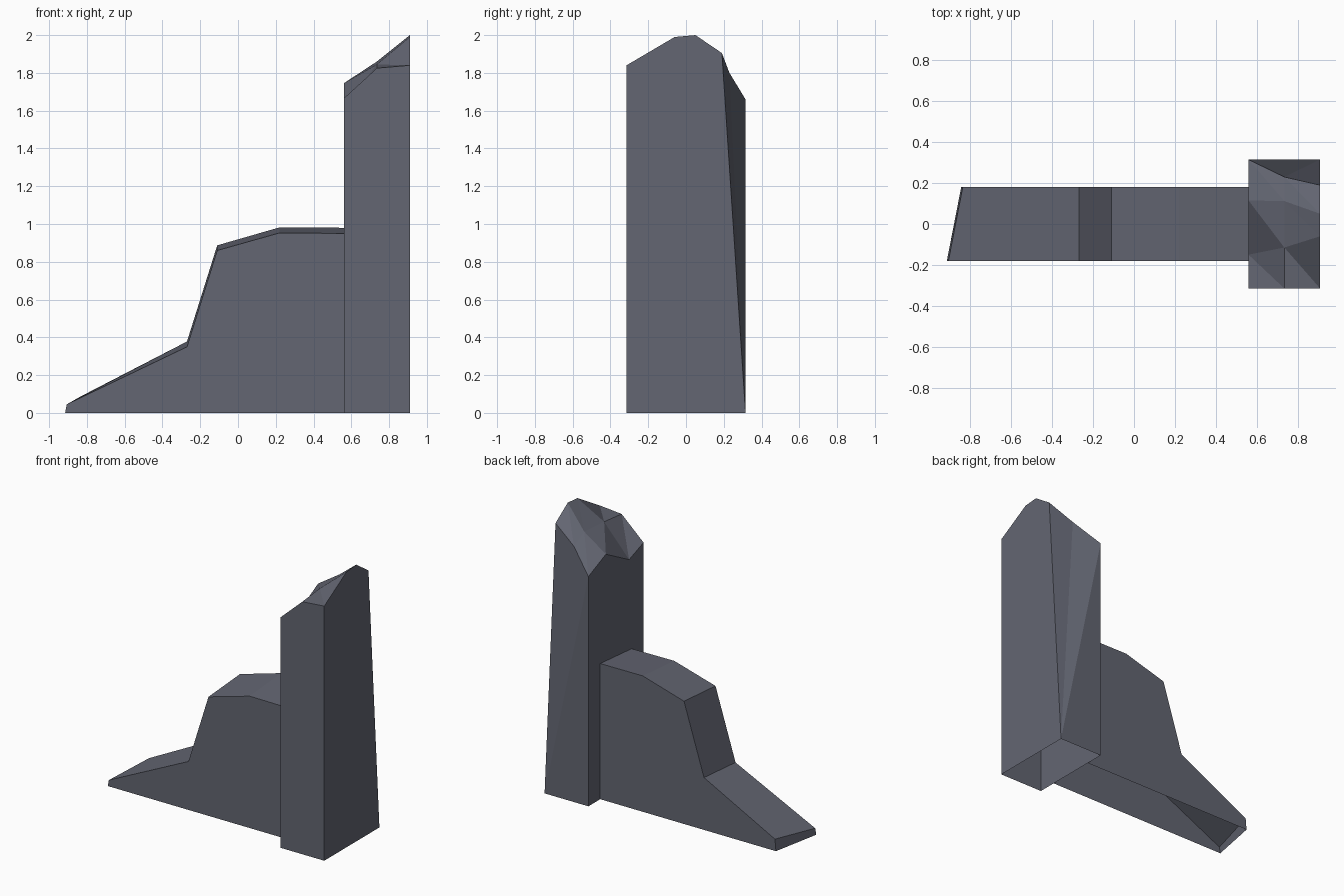
import bpy

if "Cube" in bpy.data.objects:
    bpy.data.objects.remove(bpy.data.objects["Cube"])

stone = bpy.data.materials.new("slate_stone")
stone.diffuse_color = (0.125, 0.132, 0.168, 1)
stone.use_nodes = True
stone.node_tree.nodes["Principled BSDF"].inputs["Base Color"].default_value = stone.diffuse_color


def make(name, verts, faces):
    mesh = bpy.data.meshes.new(name)
    mesh.from_pydata(verts, [], faces)
    mesh.materials.append(stone)
    mesh.validate()
    mesh.update()
    obj = bpy.data.objects.new(name, mesh)
    bpy.context.collection.objects.link(obj)
    return obj


# Broken low wall: hollow shell, open below, top slopes up to the back
front = [(-0.915, 0), (-0.907, 0.045), (-0.27, 0.35), (-0.11, 0.86),
         (0.22, 0.953), (0.56, 0.95), (0.56, 0)]
back = [(-0.845, 0), (-0.837, 0.085), (-0.27, 0.378), (-0.11, 0.887),
        (0.22, 0.982), (0.56, 0.98), (0.56, 0)]
n = len(front)
verts = [(x, -0.18, z) for x, z in front] + [(x, 0.18, z) for x, z in back]
faces = [list(range(n))[::-1], list(range(n, 2 * n))]
faces += [(i, i + 1, n + i + 1, n + i) for i in range(n - 2)]
make("broken_wall", verts, faces)

# Broken pillar: hollow shell with a jagged top, grid of (y, z) per x row
rows = [(0.56, [(-0.315, 1.665), (-0.15, 1.605), (0.115, 1.745), (0.315, 1.66)]),
        (0.735, [(-0.315, 1.825), (-0.115, 1.845), (0.112, 1.86), (0.23, 1.80)]),
        (0.91, [(-0.315, 1.84), (-0.06, 1.99), (0.05, 2.0), (0.19, 1.905)])]
verts = [(x, y, z) for x, pts in rows for y, z in pts]
# base corners: 12 left front, 13 right front, 14 right back, 15 left back
verts += [(0.56, -0.315, 0), (0.91, -0.315, 0), (0.91, 0.315, 0), (0.56, 0.315, 0)]
faces = []
for i in range(2):
    for j in range(3):
        a, b = i * 4 + j, i * 4 + j + 1
        c, d = a + 4, b + 4
        faces += [(a, c, b), (c, d, b)]
faces += [(12, 13, 8, 4, 0),                      # front
          (13, 14, 11, 10, 9, 8),                 # right
          (15, 12, 0, 1, 2, 3),                   # left
          (14, 15, 3), (14, 3, 7), (14, 7, 11)]   # leaning back
make("broken_pillar", verts, faces)
